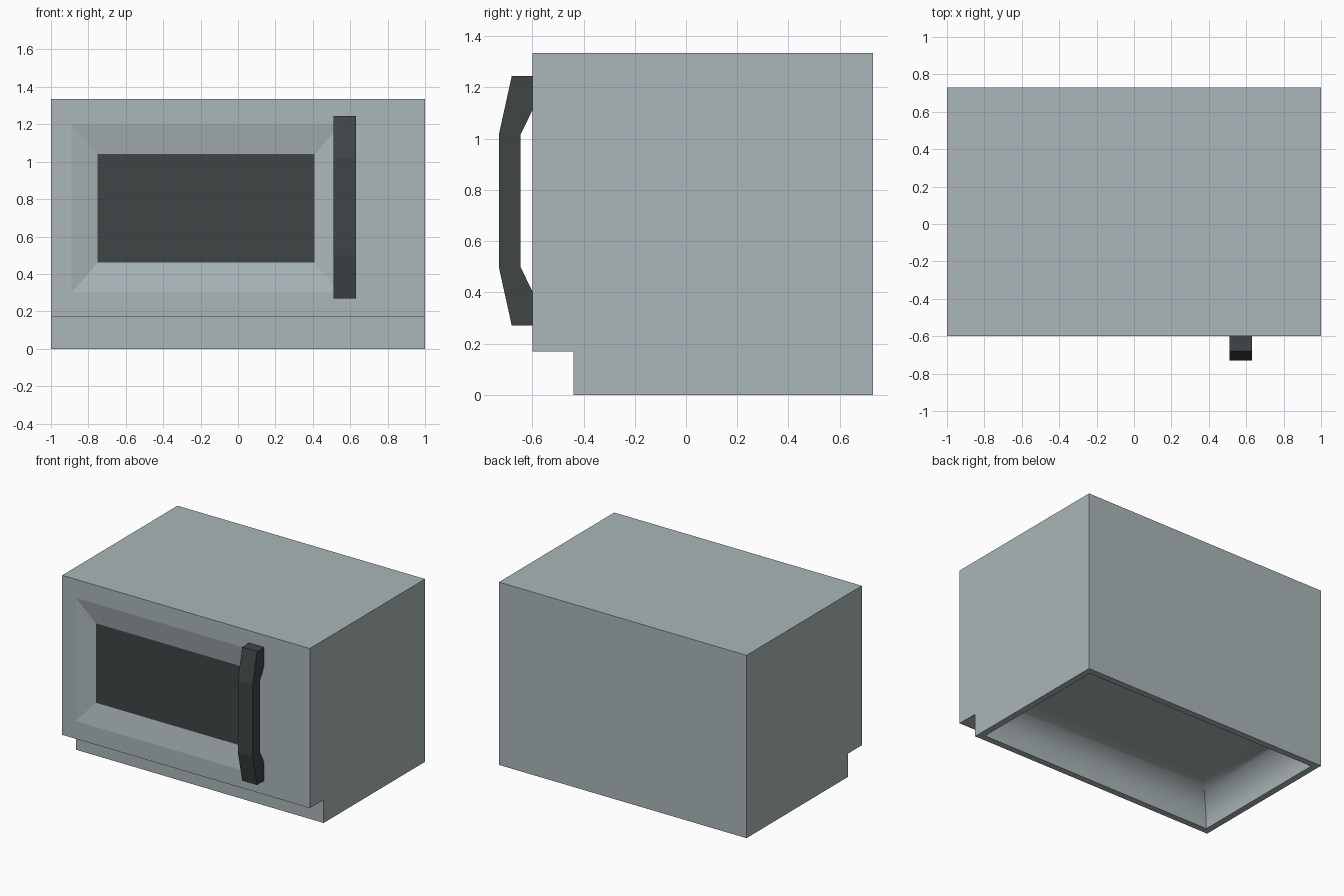
import bpy, bmesh, math

cube = bpy.data.objects.get("Cube")
if cube:
    bpy.data.objects.remove(cube, do_unlink=True)


def material(name, colour):
    m = bpy.data.materials.new(name)
    m.use_nodes = True
    m.diffuse_color = (*colour, 1)
    m.node_tree.nodes["Principled BSDF"].inputs["Base Color"].default_value = (*colour, 1)
    return m


grey = material("grey metal", (0.41, 0.47, 0.48))
dark = material("dark grey", (0.05, 0.06, 0.06))


def extrude_profile(points, x0, x1):
    """Solid made by sweeping a y-z outline along x."""
    bm = bmesh.new()
    face = bm.faces.new([bm.verts.new((x0, y, z)) for y, z in points])
    swept = bmesh.ops.extrude_face_region(bm, geom=[face])["geom"]
    verts = [v for v in swept if isinstance(v, bmesh.types.BMVert)]
    bmesh.ops.translate(bm, verts=verts, vec=(x1 - x0, 0, 0))
    bmesh.ops.recalc_face_normals(bm, faces=bm.faces)
    return bm


def inset(bm, face, thickness):
    return bmesh.ops.inset_individual(bm, faces=[face], thickness=thickness,
                                      use_even_offset=True)["faces"]


def finish(bm, name, materials):
    mesh = bpy.data.meshes.new(name)
    bm.to_mesh(mesh)
    bm.free()
    for m in materials:
        mesh.materials.append(m)
    obj = bpy.data.objects.new(name, mesh)
    bpy.context.collection.objects.link(obj)
    return obj


# Body with a stepped-back base
FRONT, BACK, TOP = -0.6, 0.73, 1.335
bm = extrude_profile([(FRONT, 0.17), (-0.44, 0.17), (-0.44, 0),
                      (BACK, 0), (BACK, TOP), (FRONT, TOP)], -1, 1)
bm.normal_update()
door = min(bm.faces, key=lambda f: f.calc_center_median().y)
base = min(bm.faces, key=lambda f: f.calc_center_median().z)


# Door window: sloped frame around a dark pane
def fit_rectangle(face, left, right, low, high, y):
    middle = face.calc_center_median()
    targets = [(v, right if v.co.x > middle.x else left,
                high if v.co.z > middle.z else low) for v in face.verts]
    for v, x, z in targets:
        v.co = (x, y, z)


inset(bm, door, 0.1)
fit_rectangle(door, -0.89, 0.55, 0.30, 1.20, FRONT)
inset(bm, door, 0.1)
fit_rectangle(door, -0.75, 0.41, 0.46, 1.04, FRONT + 0.03)
door.material_index = 1

# Underside: thin rim around a hollow with coved walls
inset(bm, base, 0.047)
RADIUS, STEPS = 0.22, 10
cove = []
for i in range(STEPS):
    a, b = (math.pi / 2 * k / STEPS for k in (i, i + 1))
    cove += inset(bm, base, RADIUS * (math.cos(a) - math.cos(b)))
    for v in base.verts:
        v.co.z = RADIUS * math.sin(b)
bm.normal_update()
for f in cove:
    f.smooth = f is not base
for e in {e for f in cove for e in f.edges}:
    e.smooth = e.calc_face_angle(0) < math.radians(30)
finish(bm, "microwave_body", [grey, dark])

# Door handle: bowed bar meeting the door at both ends
MID = 0.7575
upper = [(FRONT, 0.3525), (FRONT, 0.4875), (-0.68, 0.4875), (-0.73, 0.26)]
inner = [(-0.645, 0.26)]
half = inner + upper
outline = [(y, MID + h) for y, h in half] + [(y, MID - h) for y, h in reversed(half)]
finish(extrude_profile(outline, 0.51, 0.63), "door_handle", [dark])
